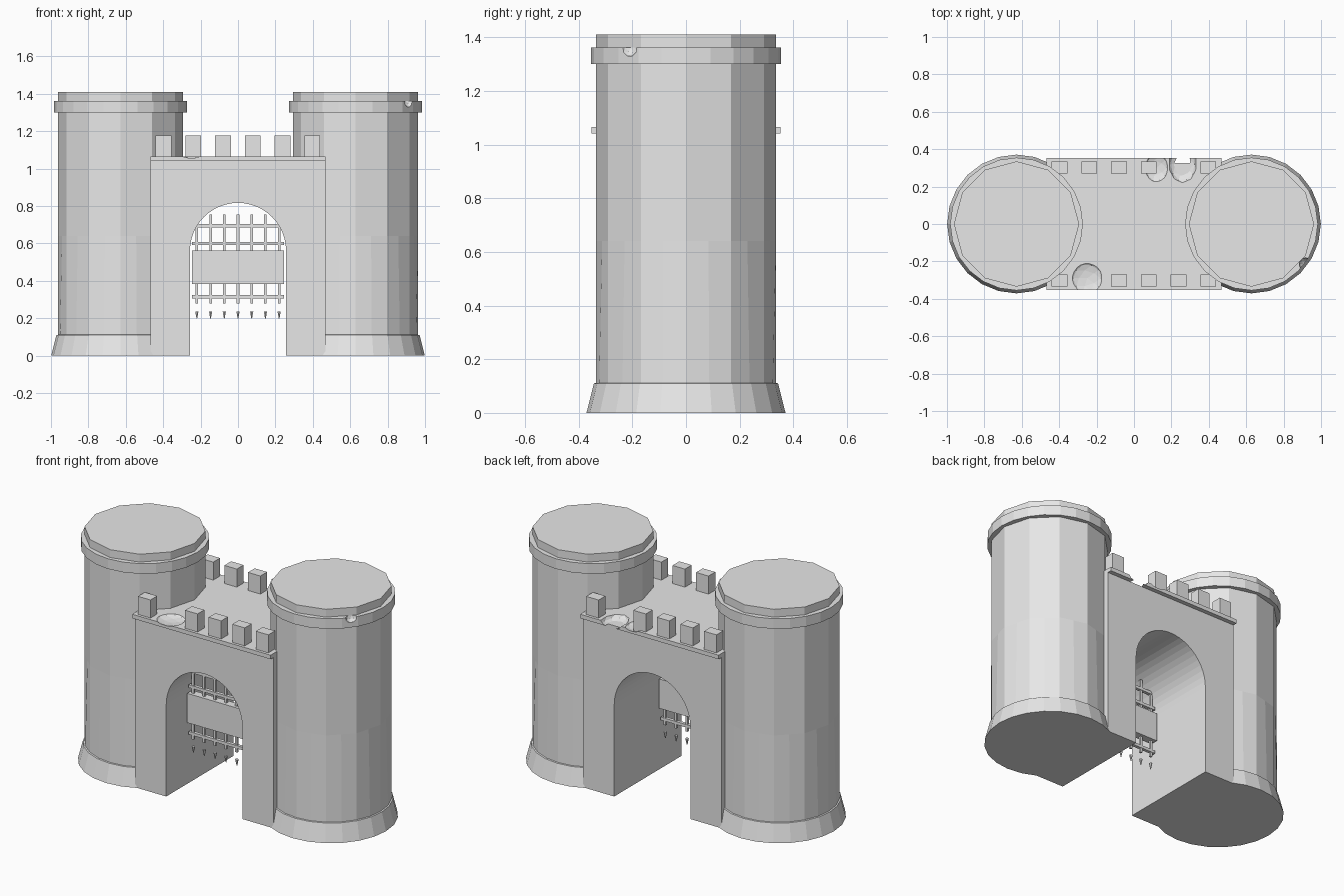
import bpy, bmesh, math
from mathutils import Matrix, Vector

if "Cube" in bpy.data.objects:
    bpy.data.objects.remove(bpy.data.objects["Cube"])

stone = bpy.data.materials.new("light_grey_stone")
stone.diffuse_color = (0.8, 0.8, 0.8, 1)
stone.use_nodes = True
stone.node_tree.nodes["Principled BSDF"].inputs["Base Color"].default_value = stone.diffuse_color

TX = 0.628  # tower centre offset


def finish(name, bm):
    bmesh.ops.recalc_face_normals(bm, faces=bm.faces)
    me = bpy.data.meshes.new(name)
    bm.to_mesh(me)
    bm.free()
    me.materials.append(stone)
    ob = bpy.data.objects.new(name, me)
    bpy.context.collection.objects.link(ob)
    return ob


def add_box(bm, x0, x1, y0, y1, z0, z1):
    m = (Matrix.Translation(((x0 + x1) / 2, (y0 + y1) / 2, (z0 + z1) / 2))
         @ Matrix.Diagonal((x1 - x0, y1 - y0, z1 - z0, 1)))
    bmesh.ops.create_cube(bm, size=1, matrix=m)


def add_lathe(bm, cx, rings, n=24):
    """rings: (radius, z, radius of odd corners, z of odd corners)"""
    loops = []
    for r, z, ro, zo in rings:
        loop = []
        for i in range(n):
            a = 2 * math.pi * i / n
            rr, zz = (ro, zo) if i % 2 else (r, z)
            loop.append(bm.verts.new((cx + rr * math.cos(a), rr * math.sin(a), zz)))
        loops.append(loop)
    for a, b in zip(loops, loops[1:]):
        for i in range(n):
            j = (i + 1) % n
            bm.faces.new((a[i], a[j], b[j], b[i]))
    bm.faces.new(loops[0][::-1])
    bm.faces.new(loops[-1])


def bite(ob, places):
    """Chip rough hollows out of an object: (centre, radii)"""
    bm = bmesh.new()
    for c, s in places:
        bmesh.ops.create_icosphere(bm, subdivisions=2, radius=1,
                                   matrix=Matrix.Translation(c) @ Matrix.Diagonal((*s, 1)))
    cutter = finish("chip_cutter", bm)
    cutter.hide_render = True
    mod = ob.modifiers.new("chips", 'BOOLEAN')
    mod.operation, mod.solver, mod.object = 'DIFFERENCE', 'EXACT', cutter
    mod.use_self = True
    bpy.context.view_layer.objects.active = ob
    bpy.ops.object.modifier_apply(modifier=mod.name)
    bpy.data.objects.remove(cutter)


# Towers: flared 24-sided foot tapering through spikes into a 12-sided shaft
k = math.cos(math.pi / 12)
for side, sx in (("left", -1), ("right", 1)):
    bm = bmesh.new()
    add_lathe(bm, sx * TX, [(0.371, 0, 0.371, 0), (0.343, 0.11, 0.343, 0.11),
                            (0.335, 0.112, 0.335, 0.112),
                            (0.335, 0.64, 0.335 * k, 0.64),
                            (0.335, 1.41, 0.335 * k, 1.41)])
    finish(side + "_tower", bm)
    bm = bmesh.new()
    add_lathe(bm, sx * TX, [(0.355, 1.30, 0.355, 1.30), (0.355, 1.362, 0.355, 1.362)])
    collar = finish(side + "_tower_collar", bm)
    if sx > 0:
        bite(collar, [((TX + 0.29, -0.215, 1.362), (0.035, 0.035, 0.036))])

# Gatehouse wall with arched passage
W, R, SPRING, Y = 0.467, 0.257, 0.56, 0.325
pts = [(-W, 0), (-R, 0)]
pts += [(-R * math.cos(math.pi * i / 24), SPRING + R * math.sin(math.pi * i / 24)) for i in range(25)]
pts += [(R, 0), (W, 0), (W, 1.042), (-W, 1.042)]
bm = bmesh.new()
face = bm.faces.new([bm.verts.new((x, -Y, z)) for x, z in pts])
ext = bmesh.ops.extrude_face_region(bm, geom=[face])
bmesh.ops.translate(bm, vec=Vector((0, 2 * Y, 0)),
                    verts=[v for v in ext["geom"] if isinstance(v, bmesh.types.BMVert)])
finish("gatehouse_wall", bm)

# Walkway slab with worn edges
bm = bmesh.new()
add_box(bm, -W, W, -0.352, 0.352, 1.041, 1.066)
slab = finish("walkway_slab", bm)
bite(slab, [((-0.25, -0.29, 1.071), (0.085, 0.085, 0.022)),
            ((0.12, 0.30, 1.072), (0.065, 0.08, 0.024)),
            ((0.26, 0.32, 1.068), (0.075, 0.10, 0.035))])

# Battlements, with one lost stone on each side
bm = bmesh.new()
for sy, lost in ((-1, 1), (1, 4)):
    for i in range(6):
        if i != lost:
            x = -0.398 + i * 0.159
            ya, yb = sorted((sy * 0.27, sy * 0.335))
            add_box(bm, x - 0.042, x + 0.042, ya, yb, 1.05, 1.176)
# fallen-back stones seen on the opposite side only are kept whole
finish("battlements", bm)

# Portcullis: bars, cross plank and spikes
bm = bmesh.new()
for i in range(7):
    x = -0.22 + i * 0.0733
    top = 0.70 if i in (0, 6) else 0.755
    add_box(bm, x - 0.007, x + 0.007, -0.122, -0.108, 0.28, top)
for z in (0.695, 0.60, 0.315):
    add_box(bm, -0.245, 0.245, -0.125, -0.105, z - 0.009, z + 0.009)
finish("portcullis_bars", bm)

bm = bmesh.new()
add_box(bm, -0.245, 0.245, -0.14, -0.09, 0.383, 0.562)
finish("portcullis_plank", bm)

bm = bmesh.new()
for i in range(7):
    m = Matrix.Translation((-0.22 + i * 0.0733, -0.115, 0.217))
    bmesh.ops.create_cone(bm, cap_ends=True, segments=6, radius1=0.002, radius2=0.010,
                          depth=0.038, matrix=m)
finish("portcullis_spikes", bm)
